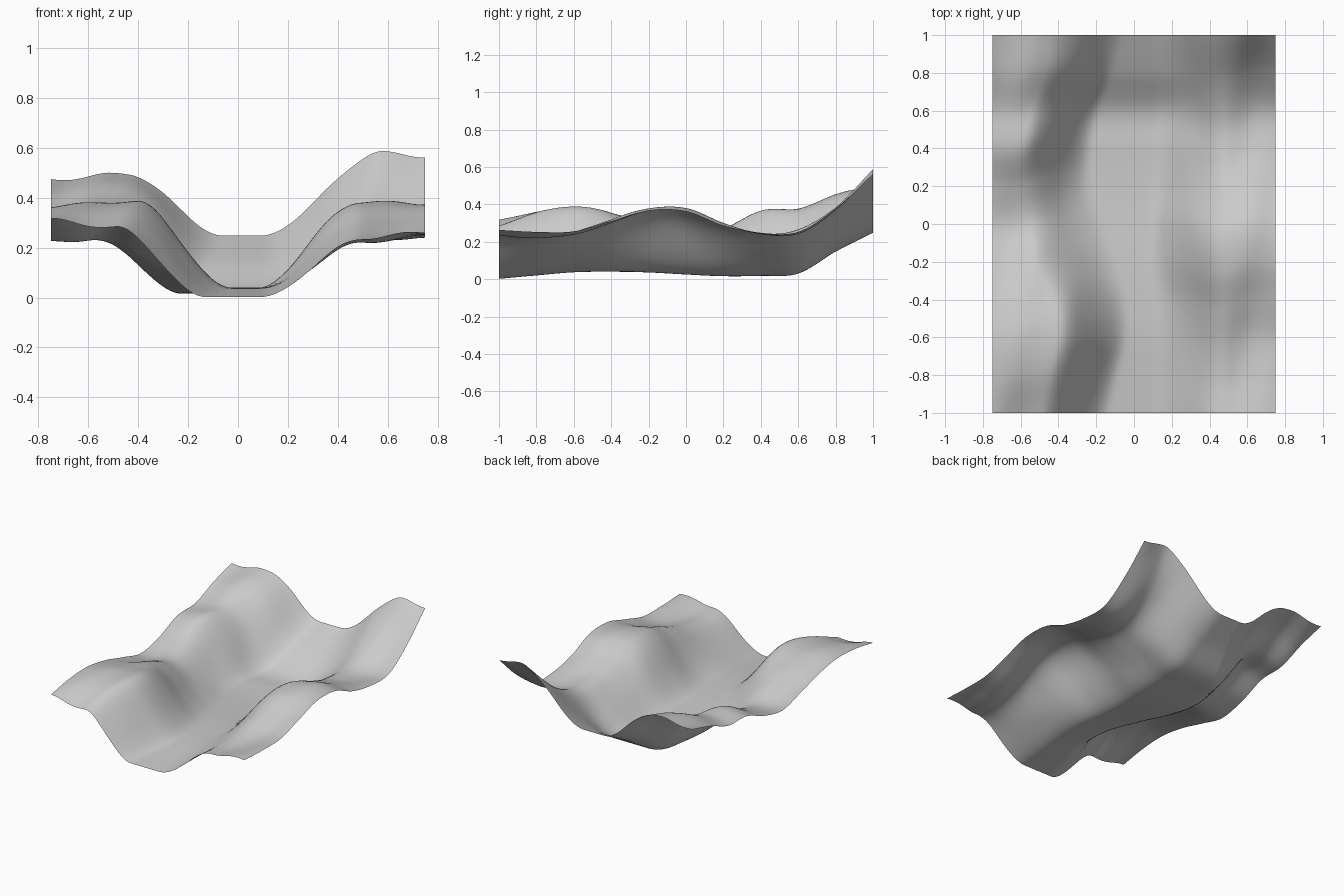
import bpy, math

if "Cube" in bpy.data.objects:
    bpy.data.objects.remove(bpy.data.objects["Cube"])

# Cross-section parameters at 11 evenly spaced stations from y = -1 to y = 1
FLOOR      = [.002, .02, .037, .04, .036, .025, .016, .018, .03, .147, .248]
LEFT_TOP   = [.28, .365, .385, .345, .29, .24, .285, .38, .38, .455, .495]
LEFT_EDGE  = [.312, .35, .365, .335, .275, .222, .26, .34, .355, .425, .472]
LEFT_MID   = [-.31, -.265, -.22, -.235, -.31, -.375, -.41, -.405, -.36, -.29, -.25]
LEFT_HALF  = [.18, .185, .19, .20, .23, .23, .19, .185, .18, .18, .19]
RIGHT_TOP  = [.24, .222, .24, .30, .37, .38, .31, .25, .25, .365, .588]
RIGHT_EDGE = [.262, .248, .25, .31, .372, .367, .285, .242, .248, .38, .567]
RIGHT_MID  = [.30, .30, .30, .30, .28, .28, .30, .30, .31, .32, .34]


def along(values, y):
    """Smooth (Catmull-Rom) interpolation of a station list at y."""
    n = len(values) - 1
    f = (y + 1) / 2 * n
    i = min(int(f), n - 1)
    t = f - i
    b, c = values[i], values[i + 1]
    a = values[i - 1] if i else 2 * b - c
    d = values[i + 2] if i + 2 <= n else 2 * c - b
    return b + .5 * t * (c - a + t * (2*a - 5*b + 4*c - d + t * (3*(b - c) + d - a)))


def step(a, b, x):
    t = max(0, min(1, (x - a) / (b - a)))
    return t * t * (3 - 2 * t)


def height(x, y):
    # pick the valley side, then blend floor -> bank top -> outer edge
    left = x < 0
    # bank features run diagonally, so sample them at a sheared y
    ys = y - .4 * (abs(x) - .6) * (-1 if left else 1) * step(.25, .45, abs(x)) \
        * (1 - step(.55, .75, abs(x))) * (1 - abs(y)**4)
    ys = max(-1, min(1, ys))
    top = along(LEFT_TOP if left else RIGHT_TOP, ys)
    edge = along(LEFT_EDGE if left else RIGHT_EDGE, y)
    mid = abs(along(LEFT_MID if left else RIGHT_MID, y))
    floor = along(FLOOR, y)
    half = along(LEFT_HALF, y) if left else .21 + .04 * step(.6, 1, y)
    bank = step(mid - half, mid + half, abs(x))
    shelf = top + (edge - top) * step(.5, .75, abs(x))
    ripple = .006 * math.sin(2 * math.pi * (x - .25 * y) / .28) * bank
    return max(0, floor + (shelf - floor) * bank + ripple)


# Terrain sheet: open valley with banks on both sides and a rising back end
NX, NY = 72, 96
verts = []
for j in range(NY + 1):
    y = -1 + 2 * j / NY
    for i in range(NX + 1):
        x = -.75 + 1.5 * i / NX
        verts.append((x, y, height(x, y)))
w = NX + 1
faces = [(j*w + i, j*w + i + 1, (j+1)*w + i + 1, (j+1)*w + i)
         for j in range(NY) for i in range(NX)]
mesh = bpy.data.meshes.new("valley_terrain")
mesh.from_pydata(verts, [], faces)
mesh.shade_smooth()
terrain = bpy.data.objects.new("valley_terrain", mesh)
bpy.context.collection.objects.link(terrain)
